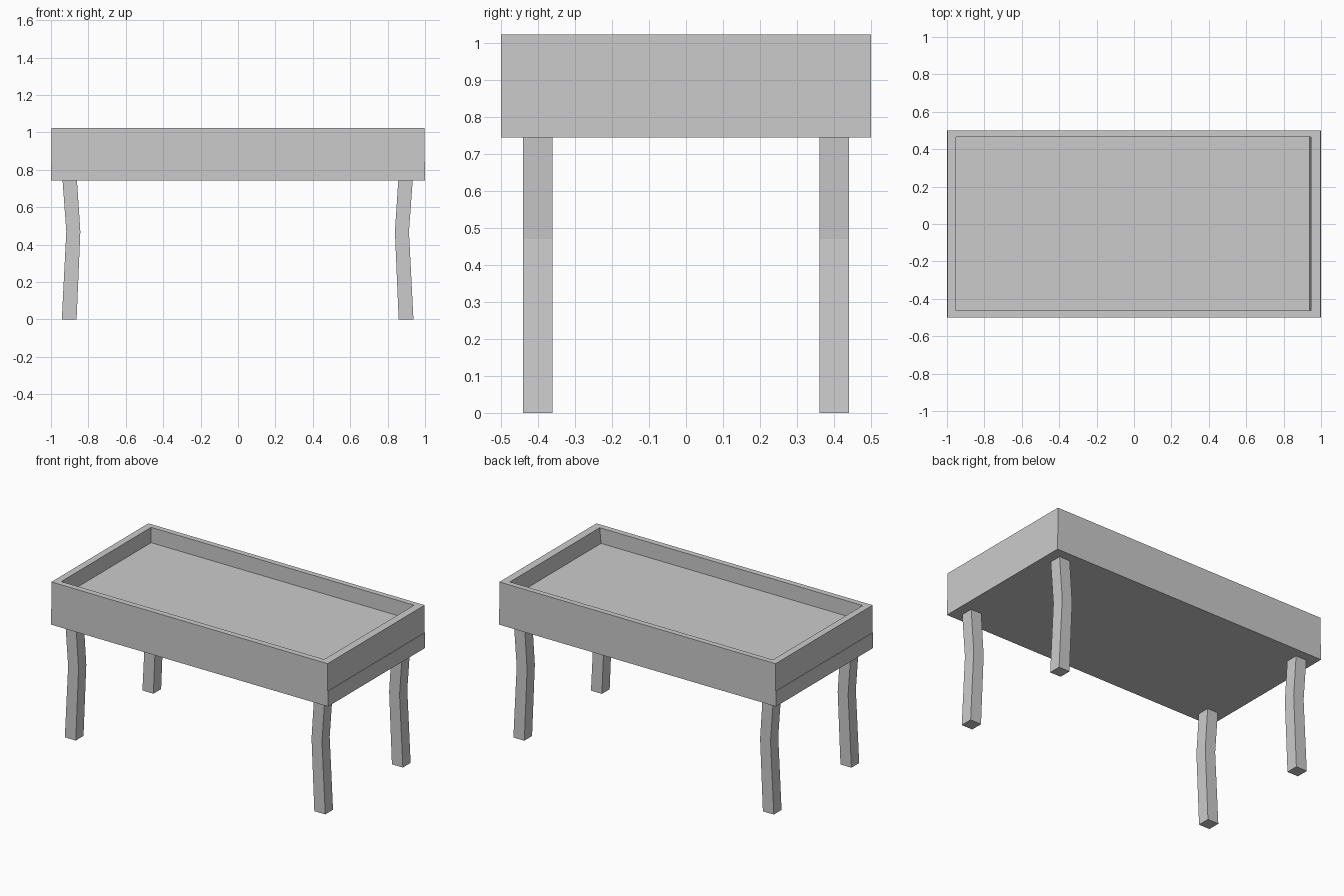
import bpy, bmesh

if "Cube" in bpy.data.objects:
    bpy.data.objects.remove(bpy.data.objects["Cube"])

grey = bpy.data.materials.new("plain grey")
grey.diffuse_color = (0.6, 0.6, 0.6, 1)
grey.use_nodes = True
grey.node_tree.nodes["Principled BSDF"].inputs["Base Color"].default_value = grey.diffuse_color


def stack(name, rings):
    """Solid skinned through rectangular rings (x0, x1, y0, y1, z)."""
    bm = bmesh.new()
    loops = []
    for x0, x1, y0, y1, z in rings:
        loops.append([bm.verts.new(p) for p in
                      ((x0, y0, z), (x1, y0, z), (x1, y1, z), (x0, y1, z))])
    for a, b in zip(loops, loops[1:]):
        for i in range(4):
            j = (i + 1) % 4
            bm.faces.new((a[i], a[j], b[j], b[i]))
    bm.faces.new(loops[0][::-1])
    bm.faces.new(loops[-1])
    bmesh.ops.recalc_face_normals(bm, faces=bm.faces)
    mesh = bpy.data.meshes.new(name)
    bm.to_mesh(mesh)
    bm.free()
    mesh.materials.append(grey)
    ob = bpy.data.objects.new(name, mesh)
    bpy.context.collection.objects.link(ob)
    return ob


BASE, SEAM, RIM, FLOOR = 0.743, 0.843, 1.022, 0.922

# Table top: box with a fine ledge on both ends and a sunken tray
stack("tray_top", [
    (-1, 1, -0.5, 0.5, BASE),
    (-1, 1, -0.5, 0.5, SEAM),
    (-0.997, 0.997, -0.5, 0.5, SEAM),
    (-0.997, 0.997, -0.5, 0.5, RIM),
    (-0.952, 0.946, -0.462, 0.464, RIM),
    (-0.952, 0.937, -0.462, 0.464, FLOOR),
])

# Legs: square posts, bowed inwards at the knee
for side, sx in (("left", -1), ("right", 1)):
    for end, sy in (("front", -1), ("back", 1)):
        shift = -0.002
        rings = []
        for inner, outer, z in ((0.861, 0.940, 0),
                                (0.841, 0.916, 0.47),
                                (0.859, 0.936, BASE)):
            xs = sorted((sx * inner + shift, sx * outer + shift))
            ys = sorted((sy * 0.36, sy * 0.44))
            rings.append((*xs, *ys, z))
        stack(f"{end}_{side}_leg", rings)
